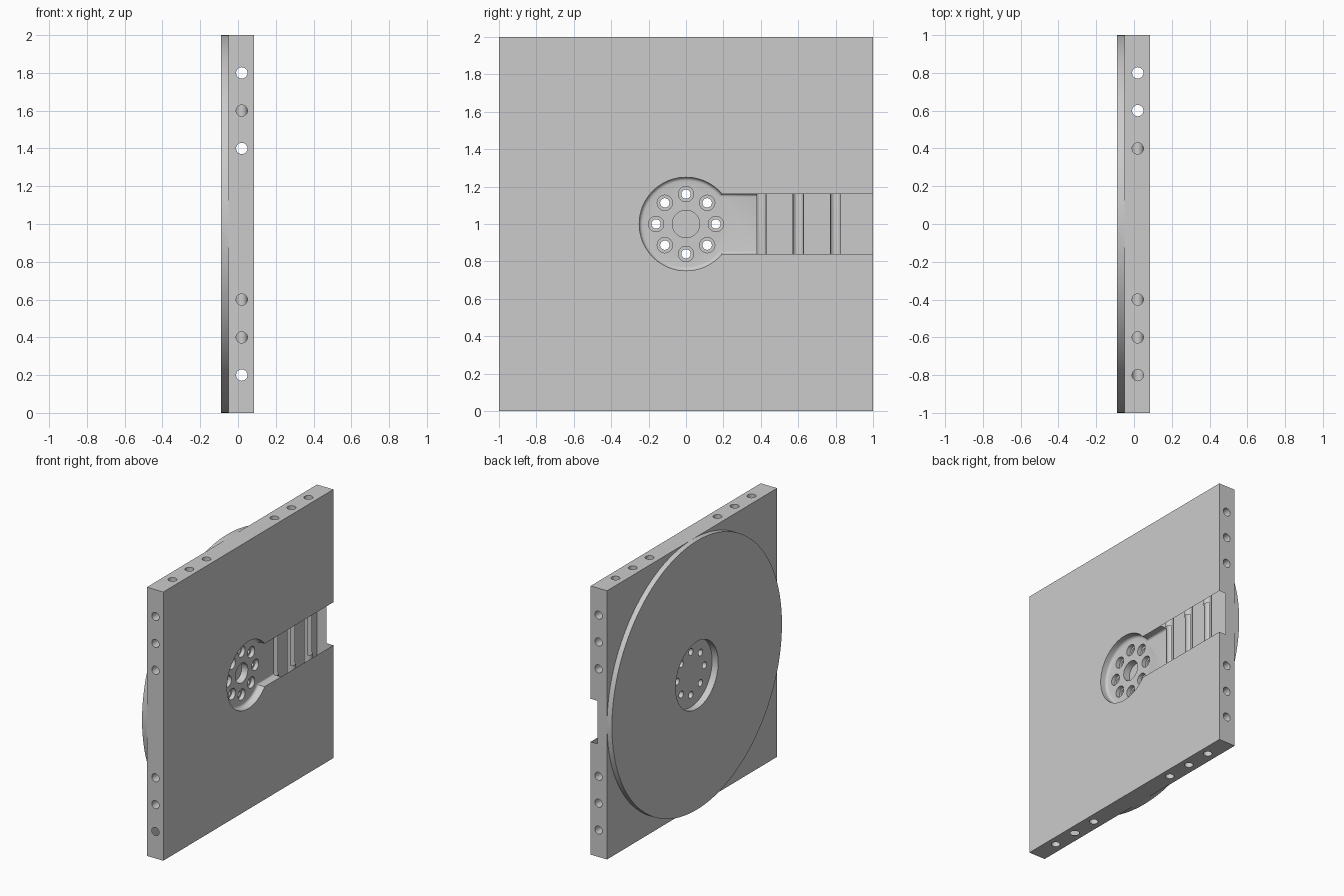
import bpy, math
from mathutils import Vector

cube = bpy.data.objects.get("Cube")
if cube:
    bpy.data.objects.remove(cube, do_unlink=True)

grey = bpy.data.materials.new("light_grey")
grey.use_nodes = True
grey.diffuse_color = (0.6, 0.6, 0.6, 1)
grey.node_tree.nodes["Principled BSDF"].inputs["Base Color"].default_value = (0.6, 0.6, 0.6, 1)

MID = 1.0                      # height of the centre
FACE, SEAM, BACK = 0.085, -0.05, -0.09
FLOOR = 0.03                   # floor of the recess and channel


def box(name, lo, hi):
    lo, hi = Vector(lo), Vector(hi)
    bpy.ops.mesh.primitive_cube_add(size=1, location=(lo + hi) / 2)
    ob = bpy.context.object
    ob.name = name
    ob.scale = hi - lo
    bpy.ops.object.transform_apply(location=False, rotation=False, scale=True)
    ob.data.materials.append(grey)
    return ob


def rod(name, start, end, r, r2=None, sides=32):
    start, end = Vector(start), Vector(end)
    axis = end - start
    bpy.ops.mesh.primitive_cone_add(
        vertices=sides, radius1=r, radius2=r if r2 is None else r2,
        depth=axis.length, location=(start + end) / 2,
        rotation=axis.to_track_quat('Z', 'Y').to_euler())
    ob = bpy.context.object
    ob.name = name
    bpy.ops.object.transform_apply(location=False, rotation=True, scale=False)
    ob.data.materials.append(grey)
    return ob


def apply(ob, mod):
    bpy.context.view_layer.objects.active = ob
    bpy.ops.object.modifier_apply(modifier=mod.name)


def soften(ob, width):
    mod = ob.modifiers.new("round", 'BEVEL')
    mod.width, mod.segments = width, 4
    mod.limit_method, mod.angle_limit = 'ANGLE', math.radians(40)
    apply(ob, mod)
    return ob


def cut(target, cutter):
    cutter.hide_render = True
    mod = target.modifiers.new("cut", 'BOOLEAN')
    mod.operation, mod.solver, mod.object = 'DIFFERENCE', 'EXACT', cutter
    apply(target, mod)
    bpy.data.objects.remove(cutter, do_unlink=True)


# Square plate
plate = box("square_plate", (SEAM, -1, 0), (FACE, 1, 2))

# Grid of bores running right through the plate
for side in (-1, 1):
    for d in (0.4, 0.6, 0.8):
        p = side * d
        cut(plate, rod("upright_bore", (0.02, p, -0.1), (0.02, p, 2.1), 0.03))
        cut(plate, rod("level_bore", (0.02, -1.1, MID + p), (0.02, 1.1, MID + p), 0.03))

# Round recess with a filleted floor, and the cable channel to the back edge
cut(plate, soften(rod("recess", (FLOOR, 0, MID), (0.2, 0, MID), 0.25, sides=96), 0.02))
cut(plate, soften(box("channel_start", (FLOOR, 0, MID - 0.16), (0.2, 0.4, MID + 0.16)), 0.015))
cut(plate, box("channel", (FLOOR, 0.38, MID - 0.16), (0.2, 1.1, MID + 0.16)))

# Shallow pocket behind the disc opening
cut(plate, rod("back_pocket", (-0.2, 0, MID), (-0.04, 0, MID), 0.25, sides=96))

# Blind centre hole and ring of countersunk screw holes
cut(plate, rod("centre_hole", (-0.02, 0, MID), (0.1, 0, MID), 0.073))
for i in range(8):
    a = i * math.tau / 8
    y, z = 0.16 * math.cos(a), MID + 0.16 * math.sin(a)
    cut(plate, rod("screw_hole", (-0.1, y, z), (0.1, y, z), 0.025, sides=24))
    cut(plate, rod("screw_head", (0.0, y, z), (0.1, y, z), 0.041, sides=24))

# Large disc with a round opening
disc = rod("round_disc", (BACK, 0, MID), (SEAM, 0, MID), 1.0, sides=160)
cut(disc, rod("opening", (-0.2, 0, MID), (0.1, 0, MID), 0.25, sides=96))

for ob in (plate, disc):
    bpy.ops.object.select_all(action='DESELECT')
    ob.select_set(True)
    bpy.context.view_layer.objects.active = ob
    bpy.ops.object.shade_smooth_by_angle(angle=math.radians(30))
